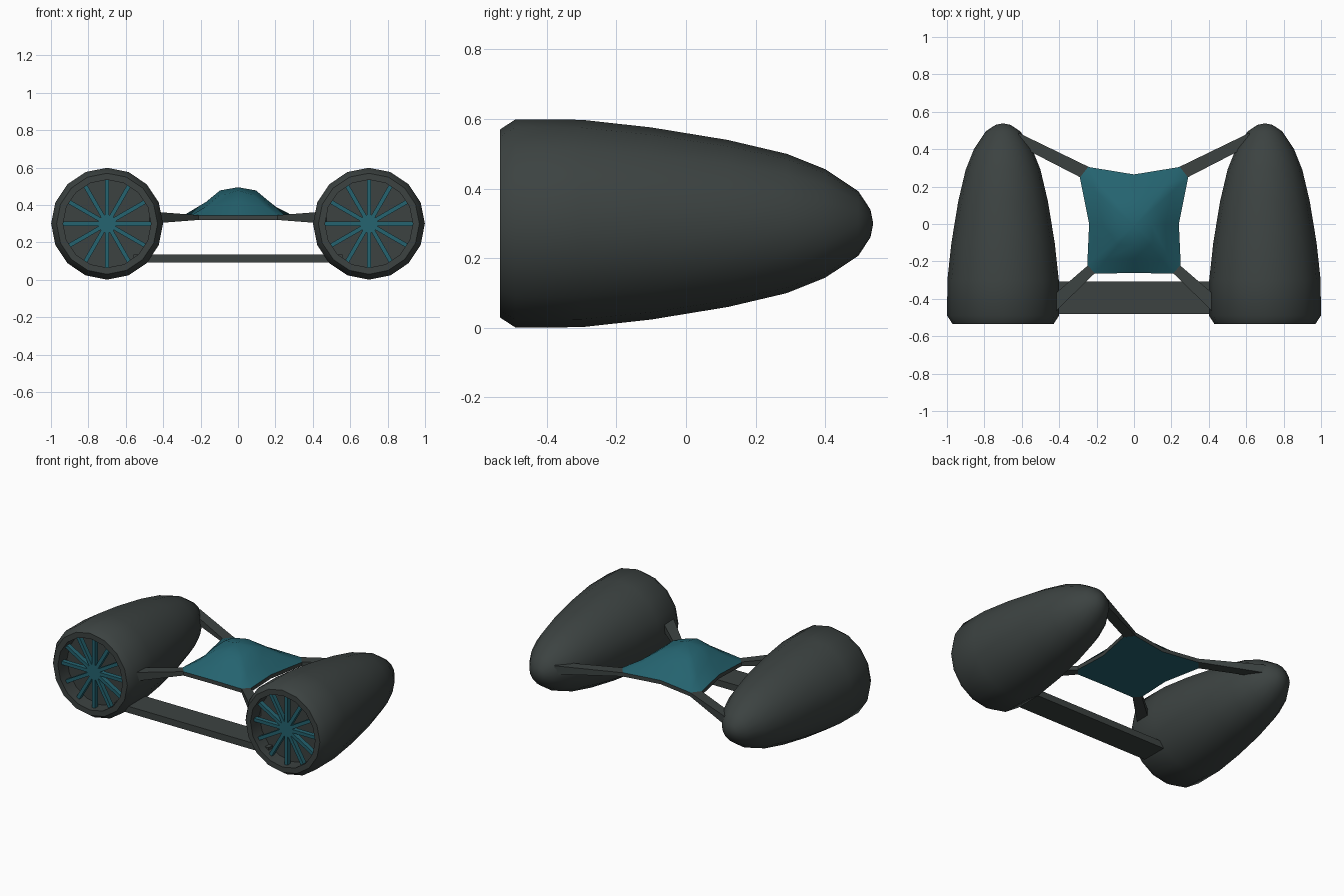
import bpy, bmesh, math
from mathutils import Vector

if "Cube" in bpy.data.objects:
    bpy.data.objects.remove(bpy.data.objects["Cube"])

def material(name, col):
    m = bpy.data.materials.new(name)
    m.diffuse_color = (*col, 1)
    m.use_nodes = True
    m.node_tree.nodes["Principled BSDF"].inputs["Base Color"].default_value = m.diffuse_color
    return m

GREY = material("dark grey", (0.045, 0.055, 0.053))
TEAL = material("deep teal", (0.018, 0.125, 0.16))

def finish(name, bm, mats, smooth=None):
    bmesh.ops.recalc_face_normals(bm, faces=bm.faces)
    me = bpy.data.meshes.new(name)
    bm.to_mesh(me)
    bm.free()
    ob = bpy.data.objects.new(name, me)
    bpy.context.collection.objects.link(ob)
    for m in mats:
        me.materials.append(m)
    if smooth:
        bpy.ops.object.select_all(action='DESELECT')
        ob.select_set(True)
        bpy.context.view_layer.objects.active = ob
        bpy.ops.object.shade_smooth_by_angle(angle=math.radians(smooth))
    return ob

def loft(bm, rings):
    """Skin a list of equal-length closed vertex rings; return the BMVert rings."""
    vr = [[bm.verts.new(p) for p in r] for r in rings]
    n = len(vr[0])
    for a, b in zip(vr, vr[1:]):
        for i in range(n):
            j = (i + 1) % n
            bm.faces.new((a[i], a[j], b[j], b[i]))
    return vr

def fan(bm, ring, point):
    c = bm.verts.new(point)
    for i in range(len(ring)):
        bm.faces.new((ring[i], ring[(i + 1) % len(ring)], c))

# engine pod profile (radius, y): intake floor, rim, hull to the tip
POD = [(0.235, -0.44), (0.235, -0.535), (0.27, -0.535), (0.299, -0.49), (0.298, -0.30),
       (0.276, -0.10), (0.24, 0.12), (0.20, 0.29), (0.156, 0.40), (0.093, 0.495), (0.04, 0.53)]

def pod(s, side):
    bm = bmesh.new()
    cx, n = 0.7 * s, 16
    rings = [[(cx + r * math.cos(2 * math.pi * i / n), y, 0.3 + r * math.sin(2 * math.pi * i / n))
              for i in range(n)] for r, y in POD]
    vr = loft(bm, rings)
    bm.faces.new(vr[0])
    fan(bm, vr[-1], (cx, 0.538, 0.3))
    finish(side + "_engine_pod", bm, [GREY], 40)

# twelve flat fan blades and a hub inside the intake
def fan_blades(s, side):
    bm = bmesh.new()
    c = Vector((0.7 * s, 0, 0.3))
    def prism(pts):
        vr = loft(bm, [[c + Vector((p[0], y, p[1])) for p in pts] for y in (-0.50, -0.47)])
        bm.faces.new(vr[0])
        bm.faces.new(vr[1])
    for k in range(12):
        a = k * math.pi / 6
        d, t = Vector((math.cos(a), math.sin(a))), Vector((-math.sin(a), math.cos(a))) * 0.011
        prism([d * 0.03 - t, d * 0.236 - t, d * 0.236 + t, d * 0.03 + t])
    prism([Vector((math.cos(k * math.pi / 6), math.sin(k * math.pi / 6))) * 0.05 for k in range(12)])
    finish(side + "_intake_fan", bm, [TEAL])

# tapered strut between two points with (width, height) at each end
def strut(name, a, b, size_a, size_b):
    bm = bmesh.new()
    a, b = Vector(a), Vector(b)
    d = (b - a).normalized()
    side = Vector((-d.y, d.x, 0)).normalized()
    rings = []
    for p, (w, h) in ((a, size_a), (b, size_b)):
        rings.append([p + side * w / 2 * i + Vector((0, 0, h / 2 * j))
                      for i, j in ((-1, -1), (1, -1), (1, 1), (-1, 1))])
    vr = loft(bm, rings)
    bm.faces.new(vr[0])
    bm.faces.new(vr[1])
    finish(name, bm, [GREY])

for s, side in ((-1, "left"), (1, "right")):
    pod(s, side)
    fan_blades(s, side)
    strut(side + "_rear_strut", (0.26 * s, 0.275, 0.333), (0.63 * s, 0.46, 0.333), (0.07, 0.024), (0.06, 0.055))
    strut(side + "_front_strut", (0.22 * s, -0.235, 0.333), (0.46 * s, -0.455, 0.333), (0.055, 0.024), (0.075, 0.06))

# low cross beam between the pods
strut("cross_beam", (-0.56, -0.395, 0.113), (0.56, -0.395, 0.113), (0.175, 0.043), (0.175, 0.043))

# domed centre body: grey edge, teal top and underside
half = [(0.21, -0.265), (0.25, -0.22), (0.24, 0.0), (0.29, 0.25), (0.245, 0.305)]
outline = [(0, -0.262)] + half + [(0, 0.265)] + [(-x, y) for x, y in reversed(half)]

def ring(k, z, z_corner):
    return [(x * k, y * k - 0.01 * (1 - k),
             z_corner if abs(x) > 0.1 and abs(y) > 0.1 else z) for x, y in outline]

bm = bmesh.new()
vr = loft(bm, [ring(1, 0.32, 0.32), ring(1, 0.345, 0.345), ring(0.7, 0.418, 0.39), ring(0.4, 0.478, 0.452)])
bm.faces.new(vr[0])
fan(bm, vr[-1], (0, -0.01, 0.495))
bm.normal_update()
for f in bm.faces:
    f.material_index = 0 if abs(f.normal.z) < 0.1 else 1
finish("centre_body", bm, [GREY, TEAL], 40)
